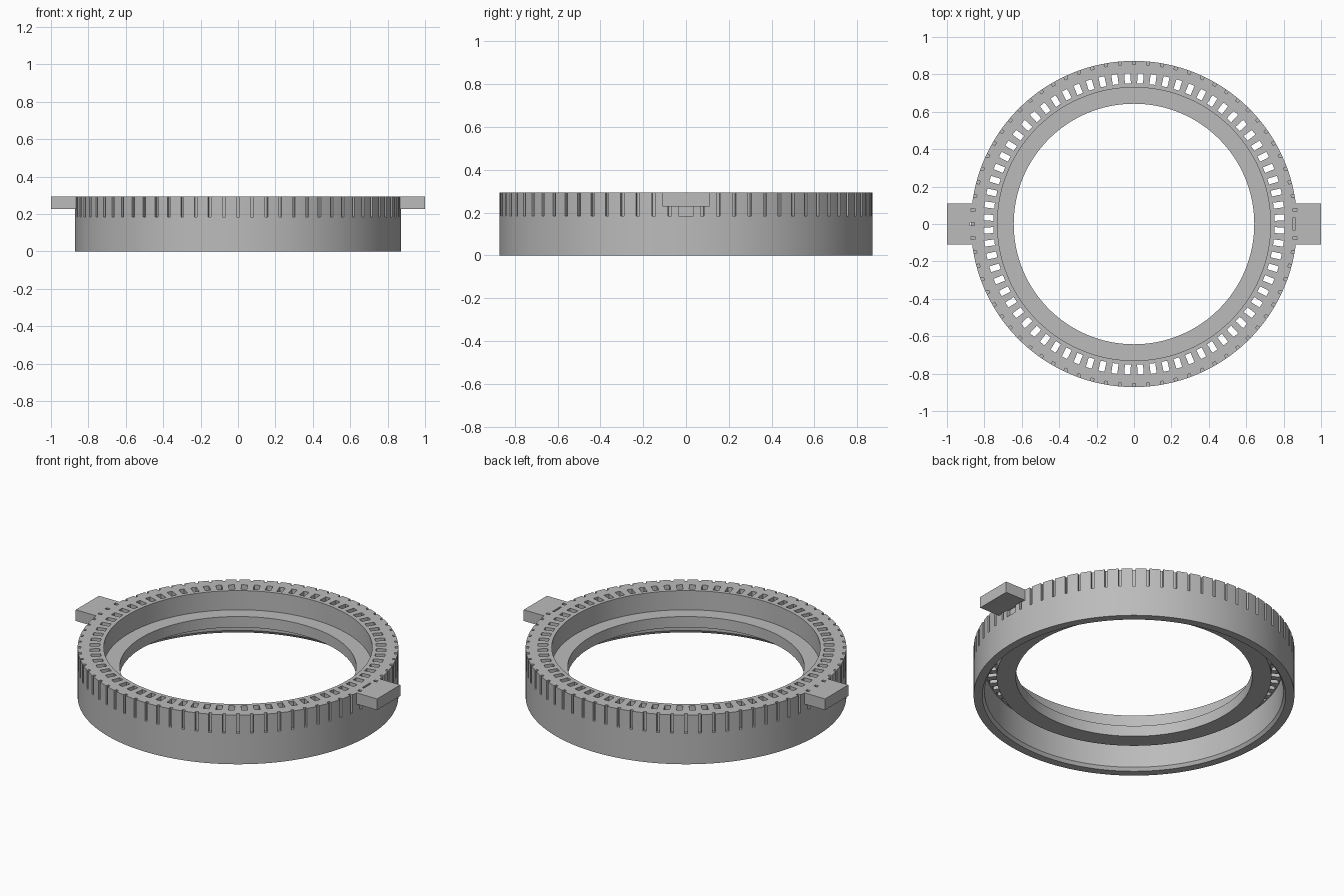
import bpy
import bmesh
from math import radians, pi
from mathutils import Matrix, Vector

cube = bpy.data.objects.get("Cube")
if cube:
    bpy.data.objects.remove(cube, do_unlink=True)

TOP, TOOTH_BASE, OUTER = 0.295, 0.185, 0.872
TAB_BASE = 0.228

grey = bpy.data.materials.new("plain grey")
grey.use_nodes = True
colour = (0.5, 0.5, 0.5, 1)
grey.diffuse_color = colour
grey.node_tree.nodes["Principled BSDF"].inputs["Base Color"].default_value = colour


def make_object(name, bm):
    bmesh.ops.recalc_face_normals(bm, faces=bm.faces[:])
    mesh = bpy.data.meshes.new(name)
    bm.to_mesh(mesh)
    bm.free()
    mesh.materials.append(grey)
    obj = bpy.data.objects.new(name, mesh)
    bpy.context.collection.objects.link(obj)
    return obj


def add_box(bm, low, high, angle=0.0):
    """Box between two corners, turned about the z axis."""
    low, high = Vector(low), Vector(high)
    size = high - low
    matrix = (Matrix.Rotation(angle, 4, "Z")
              @ Matrix.Translation((low + high) / 2)
              @ Matrix.Diagonal((*size, 1)))
    bmesh.ops.create_cube(bm, size=1, matrix=matrix)


def apply_boolean(target, tool, operation):
    mod = target.modifiers.new(tool.name, "BOOLEAN")
    mod.operation = operation
    mod.solver = "EXACT"
    mod.object = tool
    bpy.context.view_layer.objects.active = target
    bpy.ops.object.modifier_apply(modifier=mod.name)
    bpy.data.objects.remove(tool, do_unlink=True)


# Ring body: lathed section with skirt, under-channel and inner flange
section = [
    (OUTER, 0), (OUTER, TOP), (0.73, TOP), (0.73, 0.18), (0.643, 0.18),
    (0.643, 0.115), (0.747, 0.115), (0.747, TOOTH_BASE),
    (0.812, TOOTH_BASE), (0.812, 0.018), (0.825, 0),
]
bm = bmesh.new()
verts = [bm.verts.new((r, 0, z)) for r, z in section]
edges = [bm.edges.new((v, verts[i - 1])) for i, v in enumerate(verts)]
bmesh.ops.spin(bm, geom=verts + edges, cent=(0, 0, 0), axis=(0, 0, 1),
               angle=2 * pi, steps=216, use_merge=True)
bmesh.ops.remove_doubles(bm, verts=bm.verts[:], dist=0.0001)
ring = make_object("toothed_ring", bm)

# Two opposite tabs
bm = bmesh.new()
for angle in (0, pi):
    add_box(bm, (0.83, -0.11, TAB_BASE), (1, 0.11, TOP), angle)
apply_boolean(ring, make_object("tabs", bm), "UNION")

# Rim notches, vent slots and the wide notch below the left tab
bm = bmesh.new()
for i in range(72):
    if i:
        add_box(bm, (0.854, -0.008, TOOTH_BASE), (0.876, 0.008, 0.4), radians(5 * i))
    add_box(bm, (0.752, -0.016, 0.16), (0.806, 0.016, 0.4), radians(5 * i + 2.5))
add_box(bm, (0.85, -0.036, TOOTH_BASE), (0.86, 0.036, 0.4))
apply_boolean(ring, make_object("slots", bm), "DIFFERENCE")

bm = bmesh.new()
add_box(bm, (0.855, -0.036, TOOTH_BASE), (0.9, 0.036, TAB_BASE))
apply_boolean(ring, make_object("wide_notch", bm), "DIFFERENCE")

# Smooth round walls with crisp corners
bpy.ops.object.select_all(action="DESELECT")
ring.select_set(True)
bpy.context.view_layer.objects.active = ring
bpy.ops.object.shade_smooth_by_angle(angle=radians(25))
